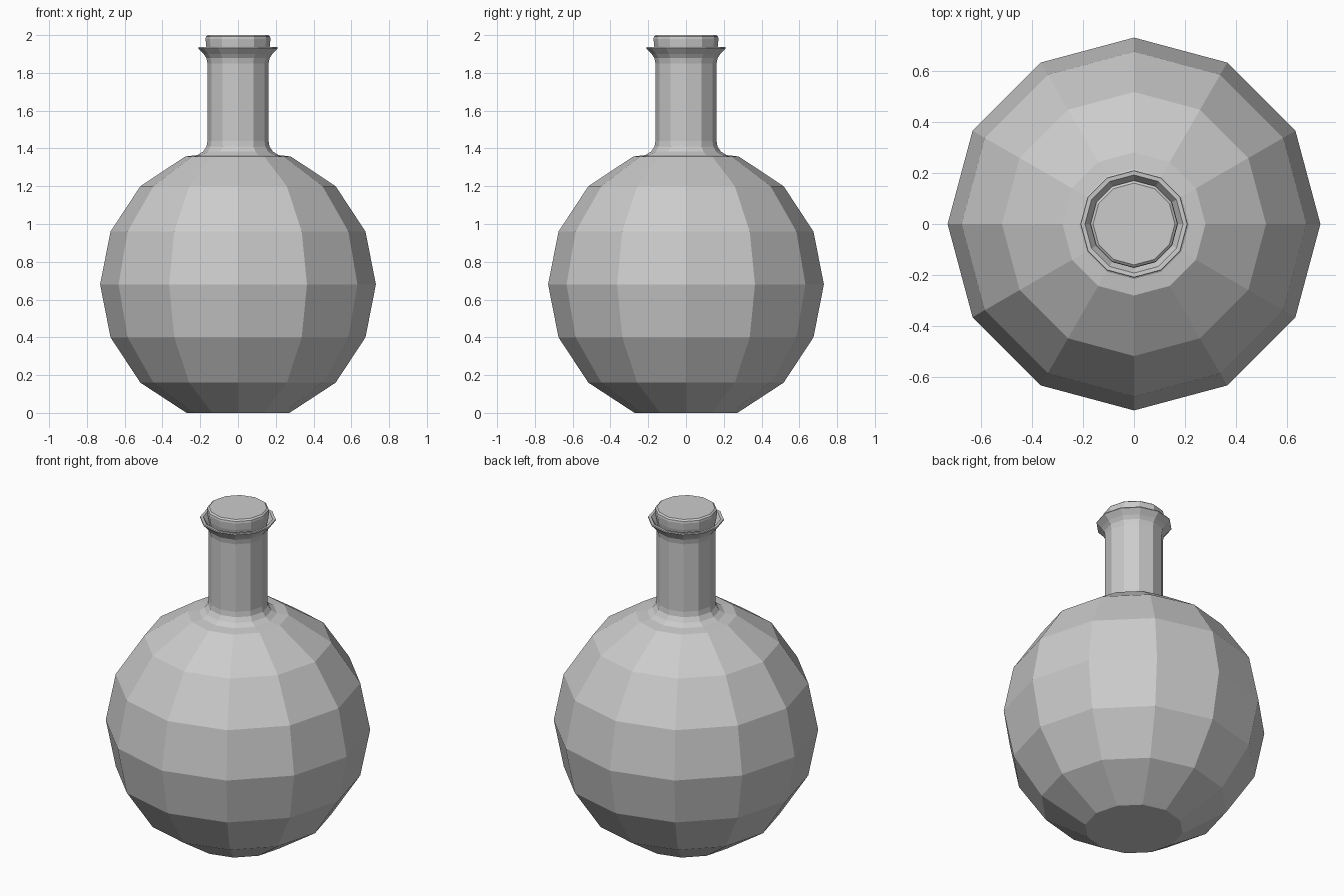
import bpy
from math import cos, sin, tau

if "Cube" in bpy.data.objects:
    bpy.data.objects.remove(bpy.data.objects["Cube"])

SIDES = 12


def lathe(name, profile, cap_start=True, cap_end=True):
    """Revolve an (r, z) profile into a flat-shaded 12-sided solid."""
    verts = [(r * cos(tau * i / SIDES), r * sin(tau * i / SIDES), z)
             for r, z in profile for i in range(SIDES)]
    faces = []
    for k in range(len(profile) - 1):
        for i in range(SIDES):
            j = (i + 1) % SIDES
            a, b = k * SIDES, (k + 1) * SIDES
            faces.append((a + i, a + j, b + j, b + i))
    if cap_start:
        faces.append(tuple(reversed(range(SIDES))))
    if cap_end:
        last = (len(profile) - 1) * SIDES
        faces.append(tuple(range(last, last + SIDES)))
    mesh = bpy.data.meshes.new(name)
    mesh.from_pydata(verts, [], faces)
    obj = bpy.data.objects.new(name, mesh)
    bpy.context.collection.objects.link(obj)
    return obj


# Flask: round belly, filleted neck, flared lip and open throat
belly = [(0.28, 0.005), (0.517, 0.16), (0.675, 0.40), (0.73, 0.68),
         (0.675, 0.96), (0.517, 1.20), (0.28, 1.357)]
neck = [(0.215, 1.365), (0.185, 1.383), (0.167, 1.41), (0.162, 1.44),
        (0.162, 1.85), (0.168, 1.88), (0.182, 1.90), (0.21, 1.93)]
throat = [(0.208, 1.936), (0.192, 1.935), (0.172, 1.905), (0.155, 1.875),
          (0.15, 1.84), (0.15, 1.46)]
lathe("flask", [(0.272, 0.0)] + belly + neck + throat)

# Cork stopper: tapered plug with a softened top edge
lathe("cork", [(0.145, 1.76), (0.15, 1.86), (0.168, 1.94), (0.172, 1.98),
               (0.17, 1.992), (0.16, 2.0)])
